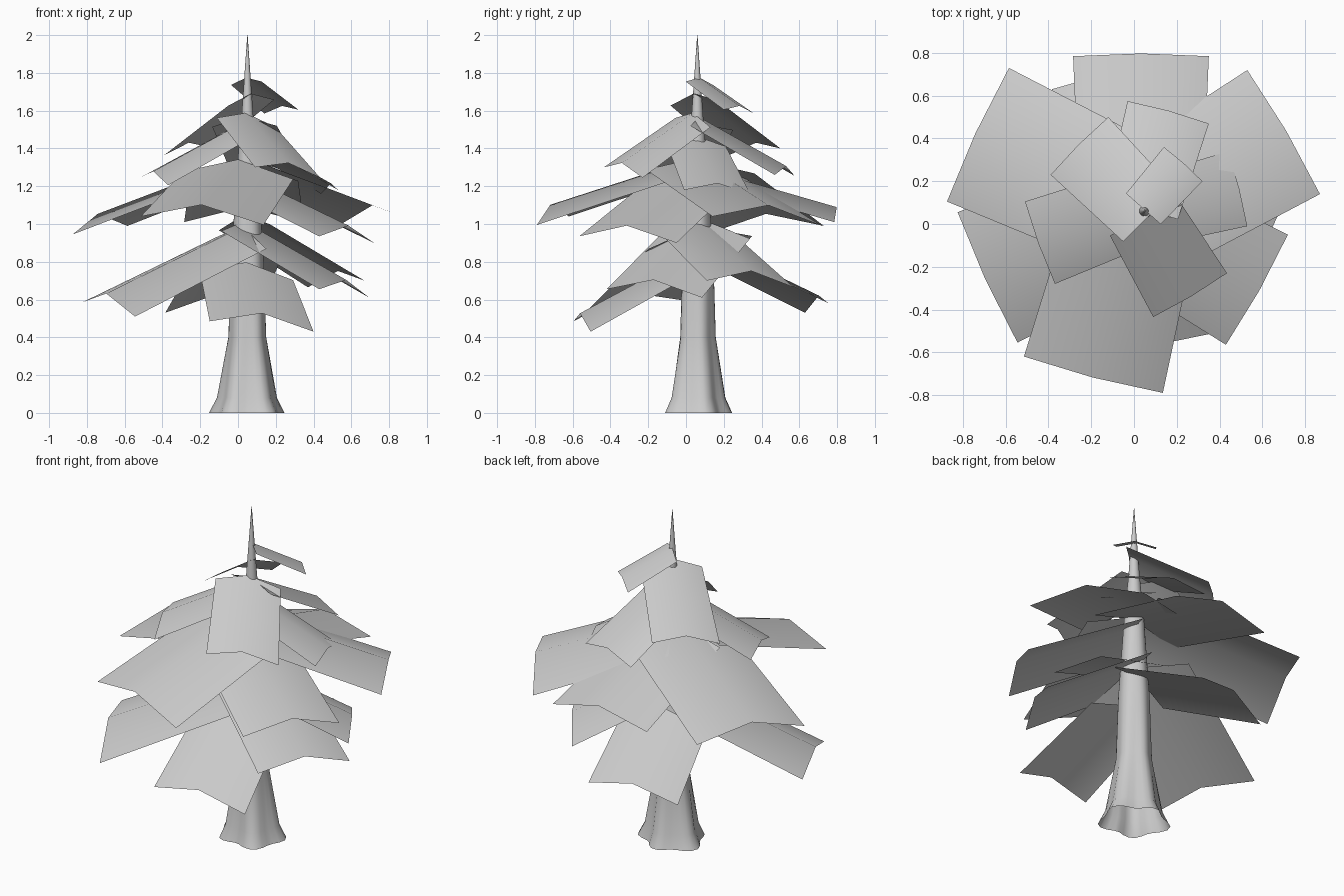
import bpy, bmesh, math
from mathutils import Vector

default_cube = bpy.data.objects.get("Cube")
if default_cube:
    bpy.data.objects.remove(default_cube, do_unlink=True)

grey = bpy.data.materials.new("plain grey")
grey.use_nodes = True
colour = (0.6, 0.6, 0.6, 1)
grey.diffuse_color = colour
grey.node_tree.nodes["Principled BSDF"].inputs["Base Color"].default_value = colour

AXIS = Vector((0.05, 0.06, 0))


def add_object(name, bm):
    mesh = bpy.data.meshes.new(name)
    bm.to_mesh(mesh)
    bm.free()
    mesh.materials.append(grey)
    for poly in mesh.polygons:
        poly.use_smooth = True
    obj = bpy.data.objects.new(name, mesh)
    bpy.context.scene.collection.objects.link(obj)
    return obj


def grid_faces(bm, rows, closed=False):
    """Bridge neighbouring rows of vertices with quads."""
    for low, high in zip(rows, rows[1:]):
        count = len(low)
        for i in range(count if closed else count - 1):
            j = (i + 1) % count
            bm.faces.new((low[i], low[j], high[j], high[i]))


def branch(name, right, left, length, rise):
    """Sloping sheet folded along its middle, narrowing from its tip corners to the trunk."""
    right, left = Vector(right), Vector(left)
    across = left - right
    width = across.length
    outward = Vector((across.y, -across.x, 0)).normalized()
    ridge = Vector((0, 0, 0.125 * width))
    bm = bmesh.new()
    rows = []
    for t in (0, 0.5, 1):
        shift = -outward * length * t + Vector((0, 0, rise * t))
        inset = across * 0.05 * t
        crest = (right + left) / 2 + ridge + outward * 0.02 * width * (1 - t)
        rows.append([bm.verts.new(p + shift) for p in (right + inset, crest, left - inset)])
    grid_faces(bm, rows)
    return add_object(name, bm)


# Trunk: tapering tube with uneven root flutes that fade out above the ground
SIDES = 30
ROOTS = 5
bm = bmesh.new()
rings = []
for z, radius, flute in ((0, 0.176, 0.12), (0.08, 0.143, 0.1), (0.4, 0.096, 0.05),
                         (0.8, 0.085, 0.03), (1.3, 0.055, 0), (1.56, 0.032, 0), (2, 0.001, 0)):
    ring = []
    for i in range(SIDES):
        angle = math.tau * i / SIDES
        wave = math.cos(ROOTS * (angle - math.pi / 2)) + 0.7 * math.cos(2 * angle + 0.7)
        r = radius * (1 + flute * wave)
        ring.append(bm.verts.new(AXIS + Vector((r * math.cos(angle), r * math.sin(angle), z))))
    rings.append(ring)
grid_faces(bm, rings, closed=True)
add_object("trunk", bm)

# Branches: the two tip corners of each (counter-clockwise), length and rise to the trunk
TIERS = {
    "top_branch": (
        ((0.32, 0.20, 1.605), (0.14, 0.36, 1.585), 0.28, 0.15),
    ),
    "upper_branch": (
        ((0.09, -0.435, 1.3), (0.435, -0.23, 1.245), 0.43, 0.265),
        ((0.53, -0.01, 1.18), (0.44, 0.34, 1.16), 0.45, 0.25),
        ((0.35, 0.47, 1.26), (-0.03, 0.575, 1.255), 0.47, 0.26),
        ((-0.12, 0.50, 1.40), (-0.39, 0.23, 1.365), 0.46, 0.26),
        ((-0.51, 0.105, 1.25), (-0.37, -0.28, 1.205), 0.48, 0.25),
    ),
    "middle_branch": (
        ((-0.515, -0.62, 1.04), (0.135, -0.79, 0.995), 0.75, 0.24),
        ((0.43, -0.565, 0.935), (0.72, -0.05, 0.90), 0.65, 0.28),
        ((0.87, 0.14, 1.04), (0.53, 0.72, 0.99), 0.75, 0.25),
        ((0.35, 0.785, 1.01), (-0.285, 0.785, 1.01), 0.75, 0.22),
        ((-0.585, 0.73, 0.99), (-0.875, 0.105, 0.945), 0.8, 0.28),
    ),
    "lower_branch": (
        ((-0.15, -0.595, 0.485), (0.40, -0.505, 0.43), 0.5, 0.27),
        ((0.43, -0.42, 0.655), (0.695, 0.085, 0.61), 0.6, 0.31),
        ((0.67, 0.11, 0.7), (0.37, 0.57, 0.665), 0.58, 0.3),
        ((0.13, 0.755, 0.58), (-0.385, 0.63, 0.53), 0.65, 0.31),
        ((-0.825, 0.055, 0.585), (-0.545, -0.555, 0.51), 0.78, 0.355),
    ),
}
for tier, branches in TIERS.items():
    for number, spec in enumerate(branches, 1):
        branch(f"{tier}_{number}", *spec)
